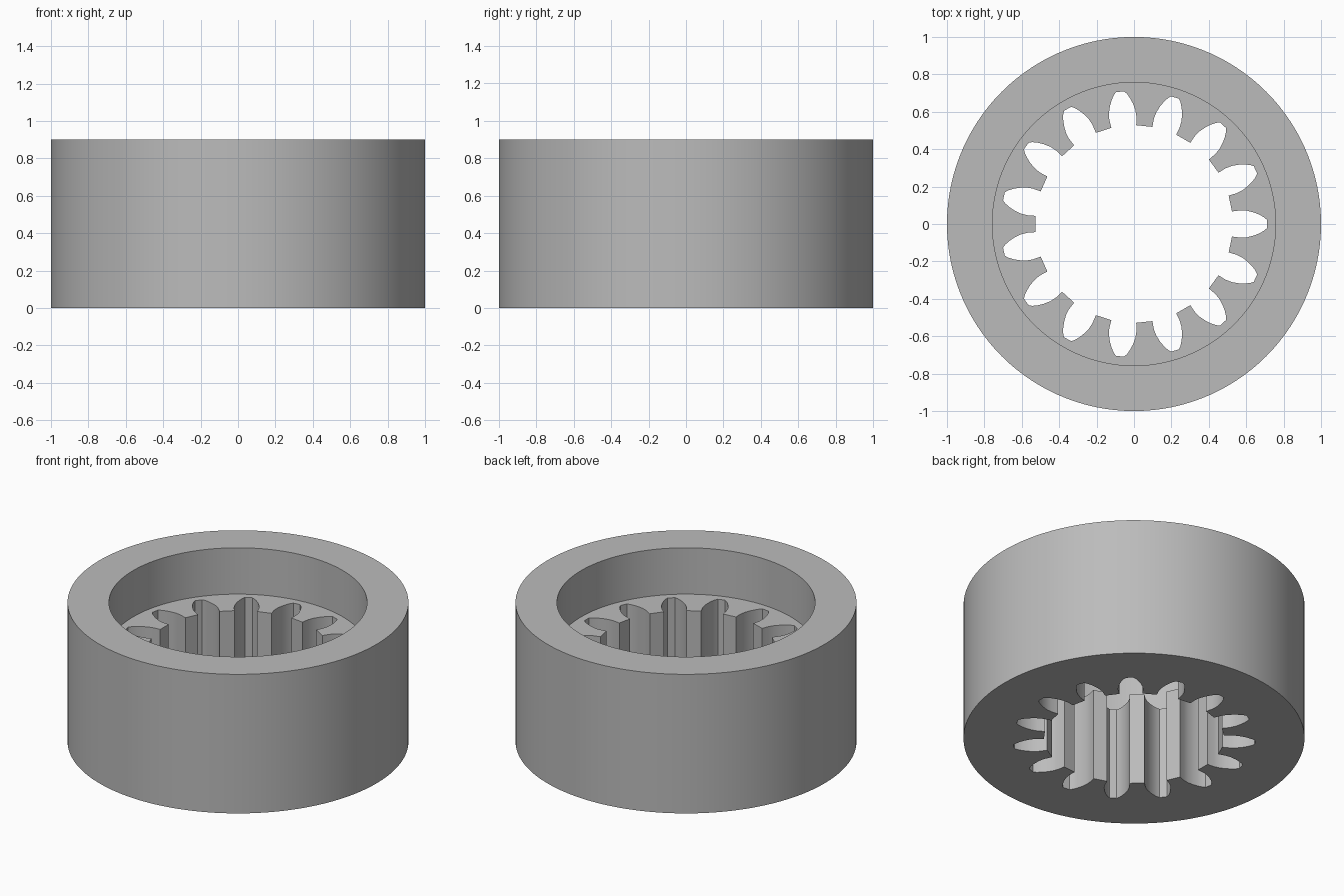
import bpy
import bmesh
from math import cos, sin, tau, radians

if "Cube" in bpy.data.objects:
    bpy.data.objects.remove(bpy.data.objects["Cube"], do_unlink=True)

HEIGHT, FLOOR = 0.9, 0.6
OUTER, RECESS = 1.0, 0.757
SLOTS, SEGMENTS = 15, 120

# One tooth gap: distance from the axis, half width
GAP = [(0.524, 0.067), (0.57, 0.073), (0.605, 0.071), (0.64, 0.062),
       (0.67, 0.05), (0.695, 0.036), (0.711, 0.022)]


def circle(radius):
    return [(radius * cos(tau * i / SEGMENTS), radius * sin(tau * i / SEGMENTS))
            for i in range(SEGMENTS)]


def internal_gear():
    gap = [(r, -w) for r, w in GAP] + [(r, w) for r, w in reversed(GAP)]
    points = []
    for k in range(SLOTS):
        c, s = cos(tau * k / SLOTS), sin(tau * k / SLOTS)
        points += [(x * c - y * s, x * s + y * c) for x, y in gap]
    return points


bm = bmesh.new()


def loop(points, z):
    verts = [bm.verts.new((x, y, z)) for x, y in points]
    edges = [bm.edges.new((verts[i - 1], verts[i])) for i in range(len(verts))]
    return verts, edges


def wall(low, high):
    a, b = low[0], high[0]
    for i in range(len(a)):
        bm.faces.new((a[i - 1], a[i], b[i], b[i - 1]))


def cap(outside, inside, z):
    bmesh.ops.triangle_fill(bm, edges=outside[1] + inside[1],
                            use_beauty=True, normal=(0, 0, z))


# Outline loops
outer_low, outer_high = loop(circle(OUTER), 0), loop(circle(OUTER), HEIGHT)
recess_low, recess_high = loop(circle(RECESS), FLOOR), loop(circle(RECESS), HEIGHT)
gear_low, gear_high = loop(internal_gear(), 0), loop(internal_gear(), FLOOR)

# Flat faces: underside, recess floor, rim
cap(outer_low, gear_low, -1)
cap(recess_low, gear_high, 1)
cap(outer_high, recess_high, 1)

# Upright walls
wall(outer_low, outer_high)
wall(recess_low, recess_high)
wall(gear_low, gear_high)
bmesh.ops.recalc_face_normals(bm, faces=bm.faces)

mesh = bpy.data.meshes.new("ring_gear")
bm.to_mesh(mesh)
bm.free()
ring = bpy.data.objects.new("ring_gear", mesh)
bpy.context.collection.objects.link(ring)

# Plain grey metal
grey = bpy.data.materials.new("grey")
grey.use_nodes = True
colour = (0.5, 0.5, 0.5, 1)
grey.diffuse_color = colour
grey.node_tree.nodes["Principled BSDF"].inputs["Base Color"].default_value = colour
mesh.materials.append(grey)

bpy.ops.object.select_all(action="DESELECT")
ring.select_set(True)
bpy.context.view_layer.objects.active = ring
bpy.ops.object.shade_smooth_by_angle(angle=radians(30))
